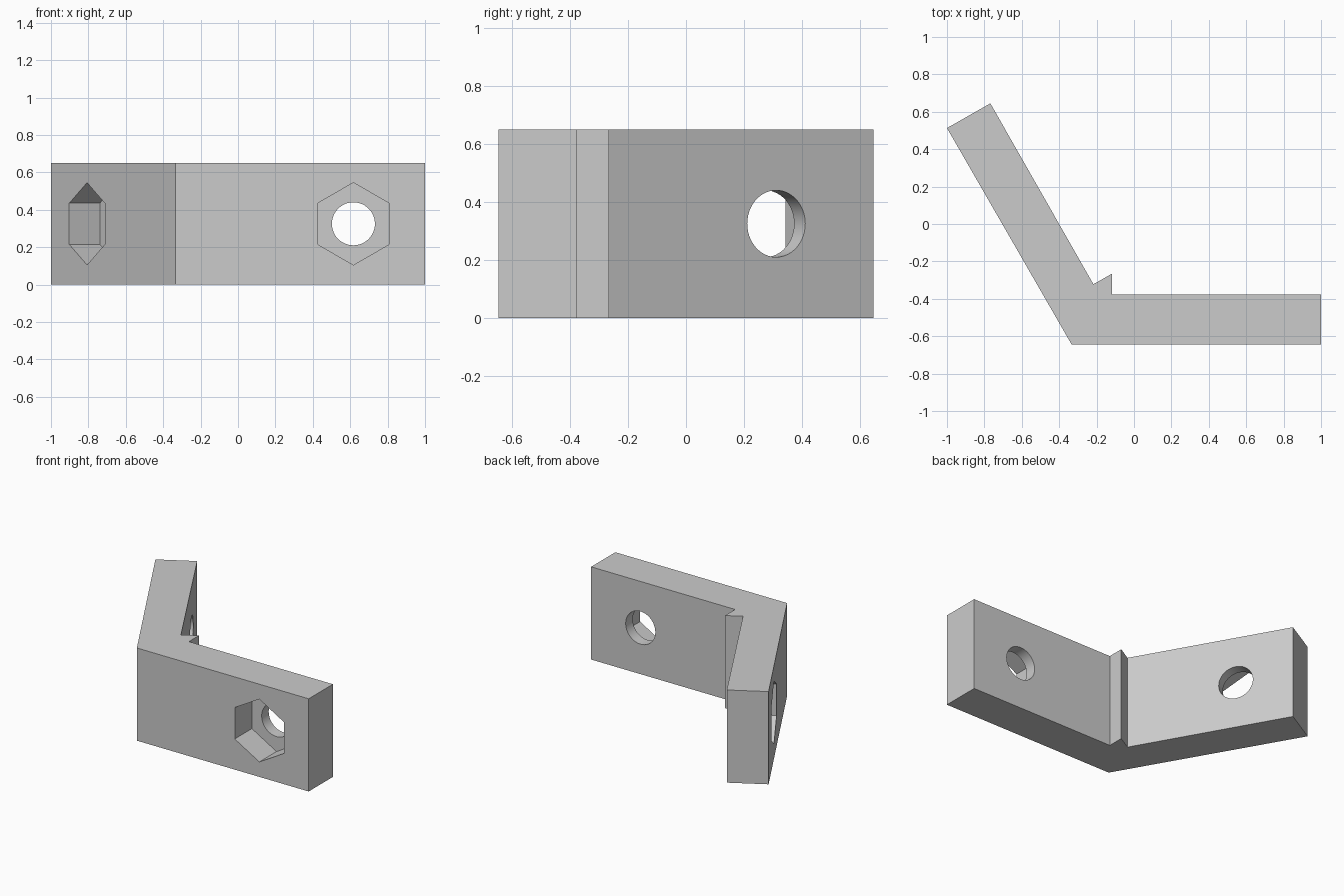
import bpy
import bmesh
from math import sin, cos, pi, radians
from mathutils import Matrix, Vector

if "Cube" in bpy.data.objects:
    bpy.data.objects.remove(bpy.data.objects["Cube"], do_unlink=True)

HEIGHT = 0.65
THICK = 0.268
CORNER = Vector((-0.333, -0.645, 0))
HOLE_DIST = 0.95       # from the outer corner along each arm
POCKET_DEPTH = 0.19

grey = bpy.data.materials.new("light_grey")
grey.use_nodes = True
colour = (0.6, 0.6, 0.6, 1)
grey.diffuse_color = colour
grey.node_tree.nodes["Principled BSDF"].inputs["Base Color"].default_value = colour


def prism(name, points, vector, matrix=Matrix()):
    """Extrude a closed outline along a vector."""
    bm = bmesh.new()
    face = bm.faces.new([bm.verts.new(p) for p in points])
    ext = bmesh.ops.extrude_face_region(bm, geom=[face])
    verts = [g for g in ext["geom"] if isinstance(g, bmesh.types.BMVert)]
    bmesh.ops.translate(bm, verts=verts, vec=vector)
    bmesh.ops.recalc_face_normals(bm, faces=bm.faces)
    mesh = bpy.data.meshes.new(name)
    bm.to_mesh(mesh)
    bm.free()
    mesh.materials.append(grey)
    obj = bpy.data.objects.new(name, mesh)
    obj.matrix_world = matrix
    bpy.context.collection.objects.link(obj)
    return obj


def ring(sides, radius, y):
    return [(radius * sin(2 * pi * i / sides), y, radius * cos(2 * pi * i / sides))
            for i in range(sides)]


def cut(target, cutter):
    cutter.hide_render = True
    mod = target.modifiers.new("cut", "BOOLEAN")
    mod.operation = "DIFFERENCE"
    mod.solver = "EXACT"
    mod.object = cutter
    bpy.context.view_layer.objects.active = target
    bpy.ops.object.modifier_apply(modifier=mod.name)
    bpy.data.objects.remove(cutter, do_unlink=True)


# Bent bracket with a small ridge in the inner corner
outline = [(CORNER.x, CORNER.y), (1, -0.645), (1, -0.377), (-0.117, -0.377),
           (-0.117, -0.265), (-0.217, -0.322), (-0.768, 0.645), (-1, 0.513)]
bracket = prism("angle_bracket", [(x, y, 0) for x, y in outline], (0, 0, HEIGHT))

# Hexagonal nut pocket and round bolt hole through each arm
for arm_angle, turn in ((0, 0), (120, -60)):
    a = radians(arm_angle)
    centre = CORNER + HOLE_DIST * Vector((cos(a), sin(a), 0))
    centre.z = HEIGHT / 2
    place = Matrix.Translation(centre) @ Matrix.Rotation(radians(turn), 4, "Z")
    cut(bracket, prism("nut_cutter", ring(6, 0.22, -0.1), (0, 0.1 + POCKET_DEPTH, 0), place))
    cut(bracket, prism("bolt_cutter", ring(48, 0.115, 0.1), (0, THICK + 0.1, 0), place))

# Smooth bores, sharp edges elsewhere
bpy.ops.object.select_all(action="DESELECT")
bracket.select_set(True)
bpy.context.view_layer.objects.active = bracket
bpy.ops.object.shade_smooth_by_angle(angle=radians(30))
